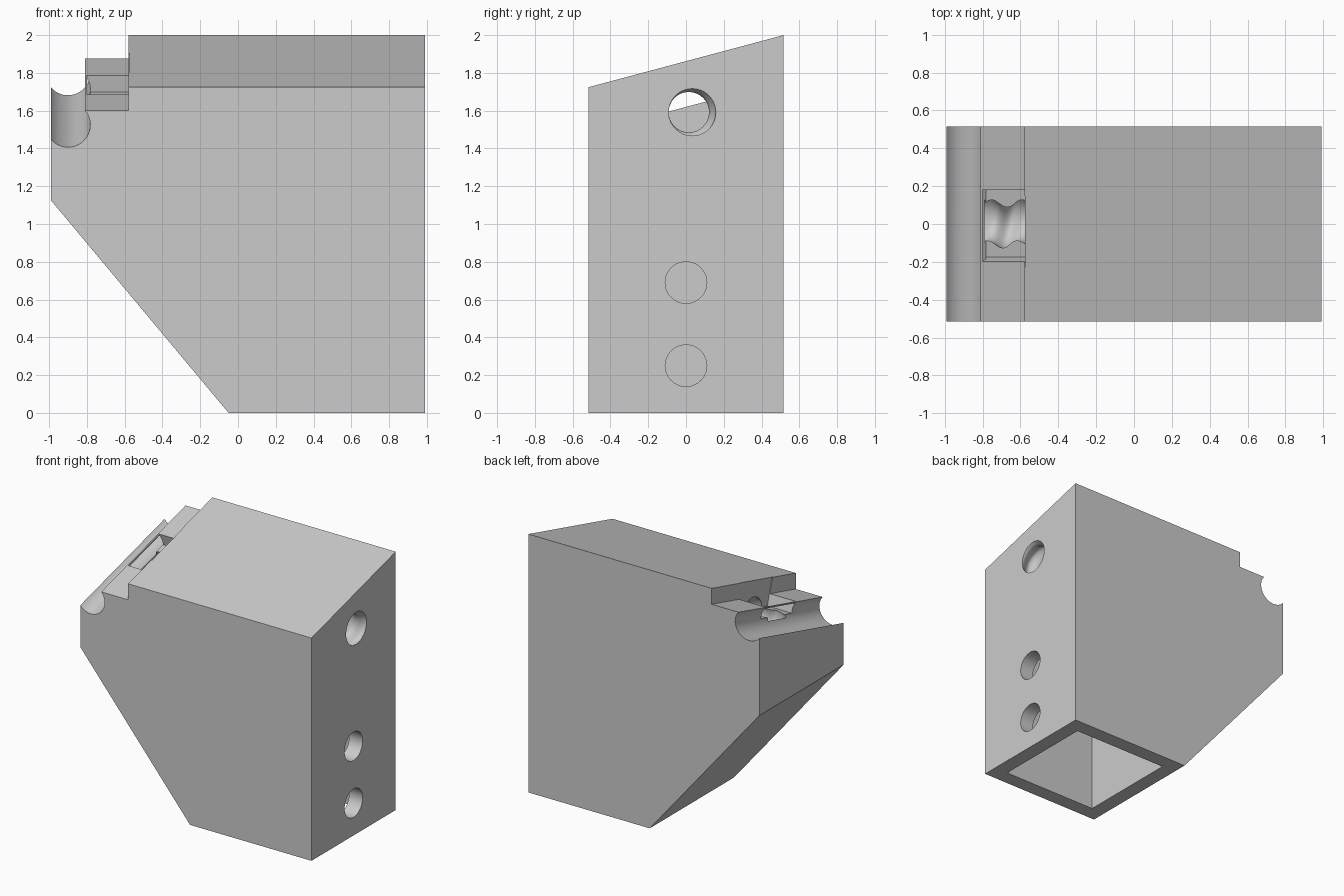
import bpy, bmesh
from math import sin, cos, pi, radians, atan
from mathutils import Vector, Matrix

if "Cube" in bpy.data.objects:
    bpy.data.objects.remove(bpy.data.objects["Cube"])

HALF = 0.515           # half depth of the block
SLOPE = 0.267          # rise of the top per unit of depth

grey = bpy.data.materials.new("plain grey")
grey.use_nodes = True
colour = (0.6, 0.6, 0.6, 1)
grey.diffuse_color = colour
grey.node_tree.nodes["Principled BSDF"].inputs["Base Color"].default_value = colour


def loft(name, rings):
    """Closed solid through equal-length rings of points."""
    bm = bmesh.new()
    loops = [[bm.verts.new(p) for p in ring] for ring in rings]
    n = len(loops[0])
    for a, b in zip(loops, loops[1:]):
        for i in range(n):
            j = (i + 1) % n
            bm.faces.new((a[i], a[j], b[j], b[i]))
    bm.faces.new(loops[0])
    bm.faces.new(loops[-1])
    bmesh.ops.recalc_face_normals(bm, faces=bm.faces)
    mesh = bpy.data.meshes.new(name)
    bm.to_mesh(mesh)
    bm.free()
    mesh.materials.append(grey)
    obj = bpy.data.objects.new(name, mesh)
    bpy.context.collection.objects.link(obj)
    return obj


def box(name, low, high, matrix=Matrix()):
    (x0, y0, z0), (x1, y1, z1) = low, high
    return loft(name, [[matrix @ Vector((x, y, z)) for x, y in
                        ((x0, y0), (x1, y0), (x1, y1), (x0, y1))] for z in (z0, z1)])


def circle(x, y, z, r, n):
    return [(x, y + r * cos(2 * pi * i / n), z + r * sin(2 * pi * i / n)) for i in range(n)]


# Block with sloped top, step and rounded edge groove (profile at mid depth)
groove = [(-0.9 + 0.118 * cos(radians(a)), 1.662 + 0.118 * sin(radians(a)))
          for a in [40.3 - 7.5 * i for i in range(25)]]
upper = [(0.99, 1.862), (-0.58, 1.862), (-0.58, 1.738)] + groove
lower = [(-0.99, 1.125), (-0.05, 0), (0.99, 0)]
block = loft("block", [[(x, y, z + SLOPE * y) for x, z in upper] + [(x, y, z) for x, z in lower]
                       for y in (-HALF, HALF)])

# Hollow opening at the bottom and two round holes through the right wall
wall = 0.115
cutters = [box("cavity_cutter", (-0.05 + wall, wall - HALF, -0.1), (0.99 - wall, HALF - wall, 1.1))]
for z in (0.25, 0.69):
    cutters.append(loft("hole_cutter", [circle(x, 0, z, 0.11, 48) for x in (0.7, 1.1)]))

# Pocket in the step, square to the slope
tilt = Matrix.Translation((0, 0, 1.738)) @ Matrix.Rotation(atan(SLOPE), 4, "X")
cutters.append(box("pocket_cutter", (-0.8, -0.205, -0.09), (-0.575, 0.185, 0.2), tilt))

# Threaded bore: an off-centre circle twisted along its axis
rings = []
steps, pitch = 16, 0.16
x, k = 1.02, 0
while x > -0.8:
    turn = 2 * pi * (x - 0.99) / pitch
    rings.append(circle(x, 0.015 + 0.018 * cos(turn), 1.592 + 0.018 * sin(turn), 0.125, 32))
    k += 1
    x = 1.02 - k * pitch / steps
cutters.append(loft("thread_cutter", rings))

bpy.context.view_layer.objects.active = block
for cutter in cutters:
    cutter.hide_render = True
    mod = block.modifiers.new("cut", "BOOLEAN")
    mod.operation = "DIFFERENCE"
    mod.solver = "EXACT"
    mod.object = cutter
    bpy.ops.object.modifier_apply(modifier=mod.name)
    bpy.data.objects.remove(cutter)

for obj in bpy.context.selected_objects:
    obj.select_set(False)
block.select_set(True)
bpy.ops.object.shade_smooth_by_angle(angle=radians(25))
